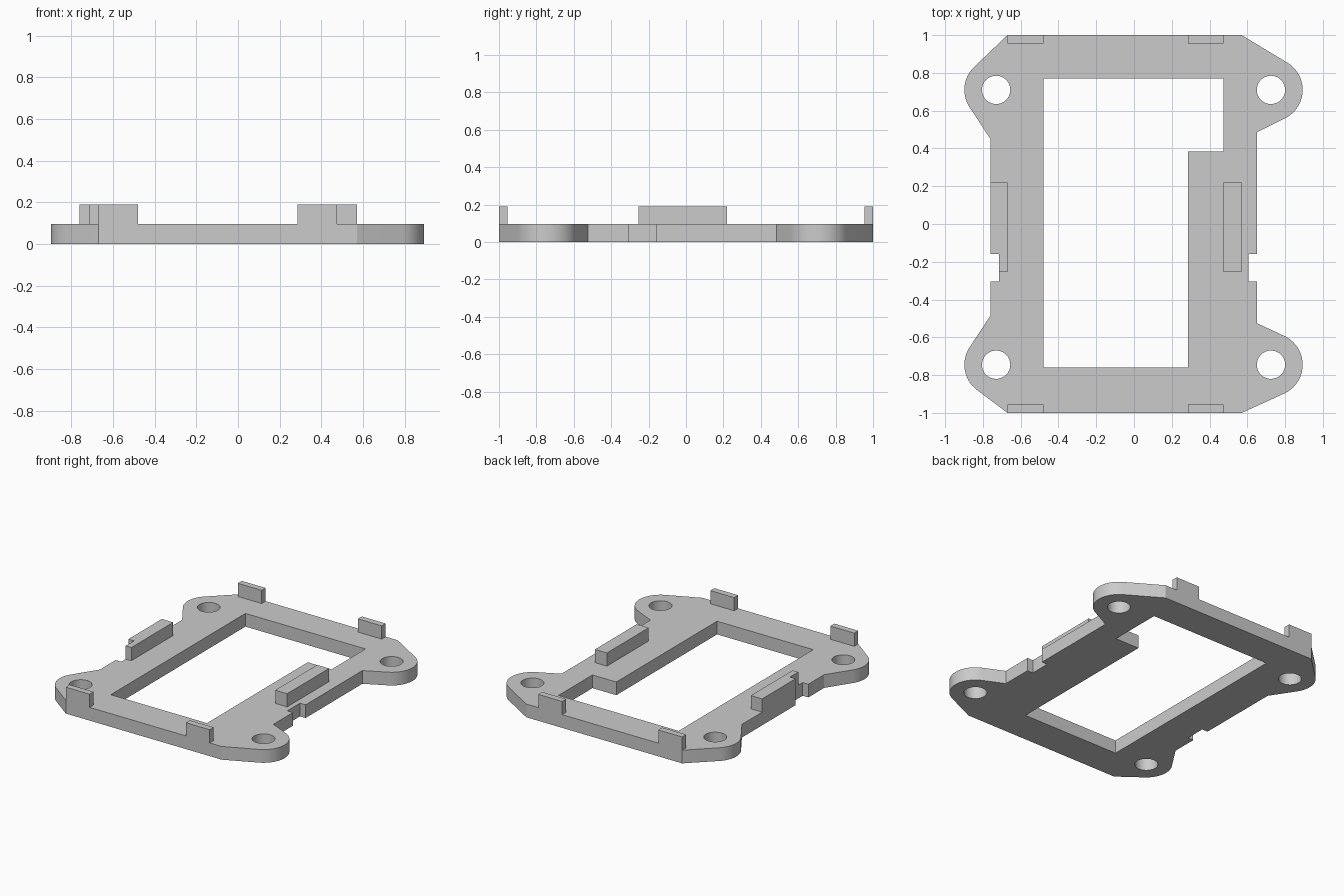
import bpy, bmesh, math
from mathutils import Vector

if "Cube" in bpy.data.objects:
    bpy.data.objects.remove(bpy.data.objects["Cube"], do_unlink=True)

PLATE_TOP, TAB_TOP = 0.095, 0.19
LOBE_R, HOLE_R = 0.168, 0.075

grey = bpy.data.materials.new("Plain grey")
grey.use_nodes = True
grey.diffuse_color = (0.6, 0.6, 0.6, 1)
grey.node_tree.nodes["Principled BSDF"].inputs["Base Color"].default_value = (0.6, 0.6, 0.6, 1)


def prism(name, loops, z0, z1):
    """Extrude an outline, with any further loops as holes, from z0 to z1."""
    bm = bmesh.new()
    for loop in loops:
        verts = [bm.verts.new((x, y, z0)) for x, y in loop]
        for i, v in enumerate(verts):
            bm.edges.new((v, verts[i - 1]))
    bmesh.ops.triangle_fill(bm, use_beauty=True, edges=bm.edges[:])
    top = bmesh.ops.extrude_face_region(bm, geom=bm.faces[:], use_keep_orig=True)
    moved = [g for g in top["geom"] if isinstance(g, bmesh.types.BMVert)]
    bmesh.ops.translate(bm, verts=moved, vec=(0, 0, z1 - z0))
    bmesh.ops.recalc_face_normals(bm, faces=bm.faces[:])
    mesh = bpy.data.meshes.new(name)
    bm.to_mesh(mesh)
    bm.free()
    mesh.materials.append(grey)
    obj = bpy.data.objects.new(name, mesh)
    bpy.context.collection.objects.link(obj)
    return obj


def box(x0, x1, y0, y1):
    return [(x0, y0), (x1, y0), (x1, y1), (x0, y1)]


def arc(c, r, start, sweep, n):
    return [(c[0] + r * math.cos(start + sweep * i / n),
             c[1] + r * math.sin(start + sweep * i / n)) for i in range(n + 1)]


def lobe(c, entry, leave):
    """Rounded ear joined by tangents to the points before and after it."""
    a, b = Vector(entry) - Vector(c), Vector(leave) - Vector(c)
    start = math.atan2(a.y, a.x) + math.acos(LOBE_R / a.length)
    end = math.atan2(b.y, b.x) - math.acos(LOBE_R / b.length)
    return [entry] + arc(c, LOBE_R, start, (end - start) % math.tau, 20) + [leave]


# Frame plate: four ears, side notches, stepped opening and screw holes
centres = [(0.725, -0.745), (0.725, 0.71), (-0.73, 0.71), (-0.73, -0.745)]
outline = (
    lobe(centres[0], (0.57, -1), (0.65, -0.525))
    + [(0.65, -0.305), (0.605, -0.305), (0.605, -0.16), (0.65, -0.16)]
    + lobe(centres[1], (0.65, 0.485), (0.57, 1))
    + lobe(centres[2], (-0.67, 1), (-0.76, 0.45))
    + [(-0.76, -0.16), (-0.715, -0.16), (-0.715, -0.305), (-0.76, -0.305)]
    + lobe(centres[3], (-0.76, -0.485), (-0.67, -1))
)
opening = [(-0.48, -0.76), (0.285, -0.76), (0.285, 0.385),
           (0.475, 0.385), (0.475, 0.77), (-0.48, 0.77)]
holes = [arc(c, HOLE_R, 0, math.tau, 40)[:-1] for c in centres]
plate = prism("frame_plate", [outline, opening] + holes, 0, PLATE_TOP)

# Smooth the ears and holes, keeping real corners sharp
bpy.ops.object.select_all(action="DESELECT")
plate.select_set(True)
bpy.context.view_layer.objects.active = plate
bpy.ops.object.shade_smooth_by_angle(angle=math.radians(20))

# Upright tabs on the front and back edges
for side, x0 in (("right", -0.67), ("left", 0.285)):
    x1 = x0 + 0.19
    prism(f"front_{side}_tab", [box(x0, x1, -1, -0.955)], PLATE_TOP, TAB_TOP)
    prism(f"back_{side}_tab", [box(x0, x1, 0.955, 1)], PLATE_TOP, TAB_TOP)

# Side rails; the right one follows the notch in the plate
prism("left_rail", [box(0.475, 0.57, -0.255, 0.22)], PLATE_TOP, TAB_TOP)
prism("right_rail", [[(-0.715, -0.255), (-0.67, -0.255), (-0.67, 0.22),
                      (-0.76, 0.22), (-0.76, -0.16), (-0.715, -0.16)]],
      PLATE_TOP, TAB_TOP)
